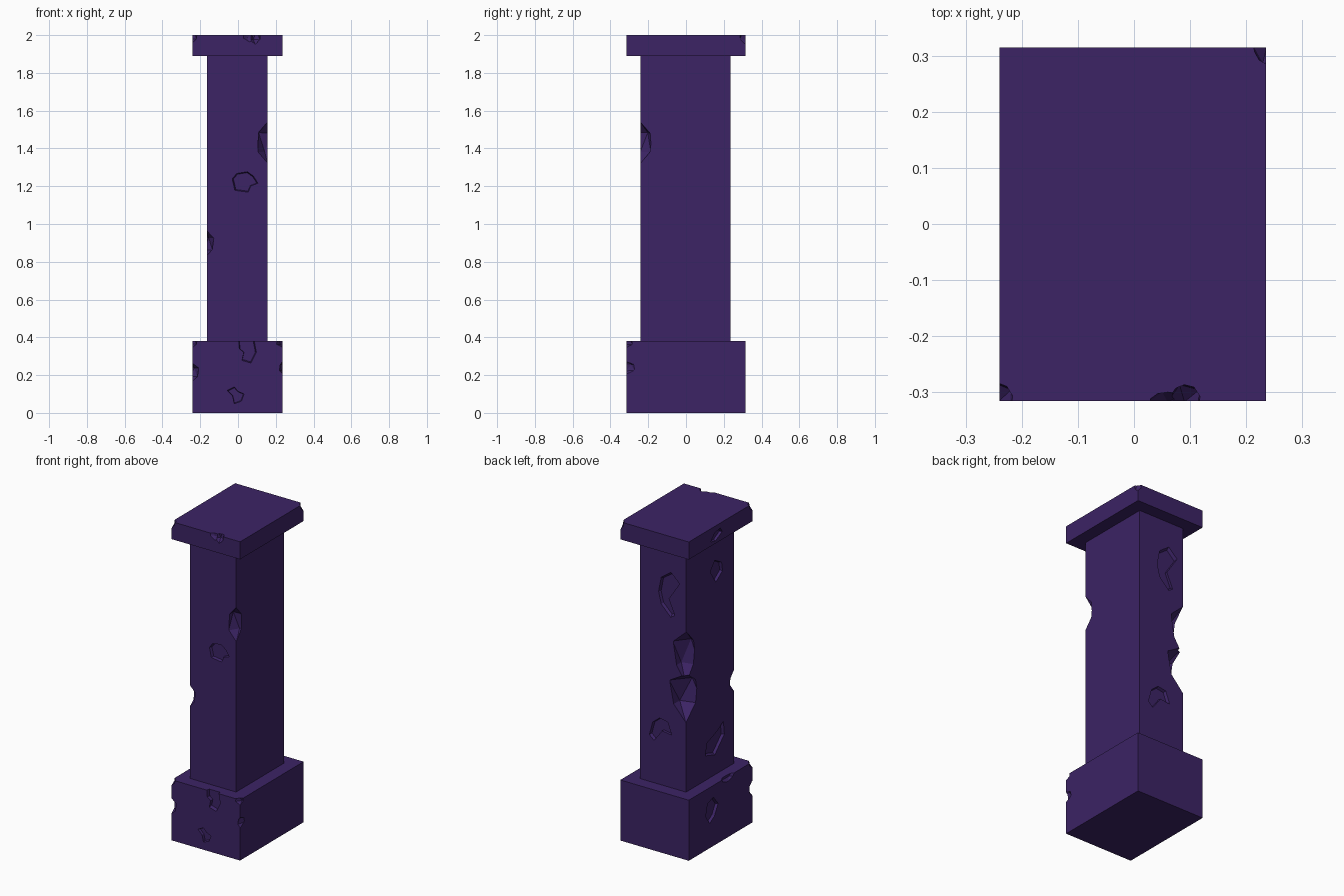
import bpy, bmesh, random
from mathutils import Vector

if "Cube" in bpy.data.objects:
    bpy.data.objects.remove(bpy.data.objects["Cube"])

random.seed(4)
stone = bpy.data.materials.new("purple_stone")
stone.diffuse_color = (0.045, 0.017, 0.13, 1)
stone.use_nodes = True
stone.node_tree.nodes["Principled BSDF"].inputs["Base Color"].default_value = stone.diffuse_color


def finish(name, bm):
    bmesh.ops.recalc_face_normals(bm, faces=bm.faces)
    mesh = bpy.data.meshes.new(name)
    bm.to_mesh(mesh)
    bm.free()
    ob = bpy.data.objects.new(name, mesh)
    bpy.context.collection.objects.link(ob)
    mesh.materials.append(stone)
    return ob


def block(name, lo, hi):
    bm = bmesh.new()
    bmesh.ops.create_cube(bm, size=1)
    for v in bm.verts:
        v.co = Vector([(a + b) / 2 + c * (b - a) for a, b, c in zip(lo, hi, v.co)])
    return finish(name, bm)


def cut(target, cutter):
    cutter.hide_render = True
    mod = target.modifiers.new("chip", 'BOOLEAN')
    mod.operation, mod.solver, mod.object = 'DIFFERENCE', 'EXACT', cutter
    bpy.context.view_layer.objects.active = target
    bpy.ops.object.modifier_apply(modifier=mod.name)
    bpy.data.objects.remove(cutter)


def lump(target, center, radii):
    """Rough faceted bite out of an edge or corner."""
    bm = bmesh.new()
    bmesh.ops.create_icosphere(bm, subdivisions=1, radius=1)
    for v in bm.verts:
        p = v.co * random.uniform(0.95, 1.15)
        v.co = Vector([c + r * k for c, r, k in zip(center, radii, p)])
    cut(target, finish("bite_cutter", bm))


def flake(target, side, plane, outline, depth=0.016):
    """Shallow tapered recess in a flat face, outline given in face coordinates."""
    n = len(outline)
    mu = sum(p[0] for p in outline) / n
    mv = sum(p[1] for p in outline) / n
    sign = 1 if side == 'back' else -1
    bm = bmesh.new()
    rings = []
    for off, k in ((0.01, 1.0), (-depth, 0.85)):
        d = plane + sign * off
        ring = []
        for u, v in outline:
            u, v = mu + (u - mu) * k, mv + (v - mv) * k
            ring.append(bm.verts.new((d, u, v) if side == 'left' else (u, d, v)))
        rings.append(ring)
    a, b = rings
    bm.faces.new(a)
    bm.faces.new(b)
    for i in range(n):
        j = (i + 1) % n
        bm.faces.new((a[i], a[j], b[j], b[i]))
    cut(target, finish("flake_cutter", bm))


# Three stacked blocks
base = block("base", (-0.24, -0.315, 0), (0.235, 0.315, 0.38))
shaft = block("shaft", (-0.165, -0.24, 0.38), (0.155, 0.235, 1.89))
cap = block("cap", (-0.24, -0.315, 1.89), (0.235, 0.315, 2.0))

# Bites along the shaft corners
lump(shaft, (0.157, -0.242, 1.43), (0.06, 0.068, 0.11))
lump(shaft, (-0.167, -0.242, 0.895), (0.04, 0.045, 0.065))
lump(shaft, (-0.17, 0.24, 1.23), (0.10, 0.10, 0.16))
lump(shaft, (-0.17, 0.24, 0.98), (0.12, 0.12, 0.15))

# Flakes on the shaft faces
flake(shaft, 'front', -0.24, [(-0.035, 1.24), (-0.01, 1.27), (0.05, 1.28), (0.085, 1.255),
                              (0.11, 1.215), (0.07, 1.2), (0.055, 1.165), (-0.02, 1.175)])
flake(shaft, 'back', 0.235, [(-0.06, 1.74), (0.01, 1.69), (0.03, 1.59), (0.01, 1.51),
                             (-0.06, 1.44), (-0.09, 1.46), (-0.045, 1.56), (-0.125, 1.68)])
flake(shaft, 'back', 0.235, [(0.094, 0.67), (0.07, 0.76), (0.02, 0.80), (-0.04, 0.79),
                             (-0.07, 0.71), (0.0, 0.72), (0.06, 0.64)])
flake(shaft, 'left', -0.165, [(0, 1.67), (-0.05, 1.73), (-0.12, 1.69), (-0.13, 1.63), (-0.06, 1.58)])
flake(shaft, 'left', -0.165, [(0.05, 0.53), (0.03, 0.61), (-0.08, 0.65), (-0.14, 0.69),
                              (-0.15, 0.60), (-0.05, 0.50)])

# Base damage
flake(base, 'front', -0.315, [(0, 0.40), (0.005, 0.34), (0.03, 0.32), (0.02, 0.275),
                              (0.07, 0.26), (0.1, 0.32), (0.085, 0.40)], 0.02)
flake(base, 'front', -0.315, [(-0.06, 0.12), (-0.02, 0.14), (0.0, 0.115), (0.035, 0.1),
                              (0.02, 0.06), (-0.02, 0.045), (-0.03, 0.09)])
flake(base, 'left', -0.24, [(0.15, 0.21), (0.13, 0.29), (0.07, 0.31), (0.02, 0.25),
                            (0.06, 0.18), (0.11, 0.15)])
lump(base, (-0.242, -0.317, 0.215), (0.036, 0.036, 0.05))
lump(base, (-0.242, -0.317, 0.38), (0.03, 0.035, 0.035))
lump(base, (0.237, -0.317, 0.38), (0.035, 0.035, 0.035))
lump(base, (0.237, -0.317, 0.24), (0.018, 0.05, 0.035))
lump(base, (-0.242, -0.07, 0.382), (0.025, 0.07, 0.035))

# Cap damage
lump(cap, (0.06, -0.317, 2.0), (0.035, 0.02, 0.035))
lump(cap, (0.09, -0.317, 2.0), (0.032, 0.036, 0.05))
lump(cap, (0.237, 0.317, 2.0), (0.028, 0.036, 0.052))
lump(cap, (-0.242, -0.317, 2.0), (0.028, 0.036, 0.04))
flake(cap, 'left', -0.24, [(0.10, 1.915), (0.06, 1.96), (0.0, 1.97), (-0.02, 1.94), (0.05, 1.905)])
